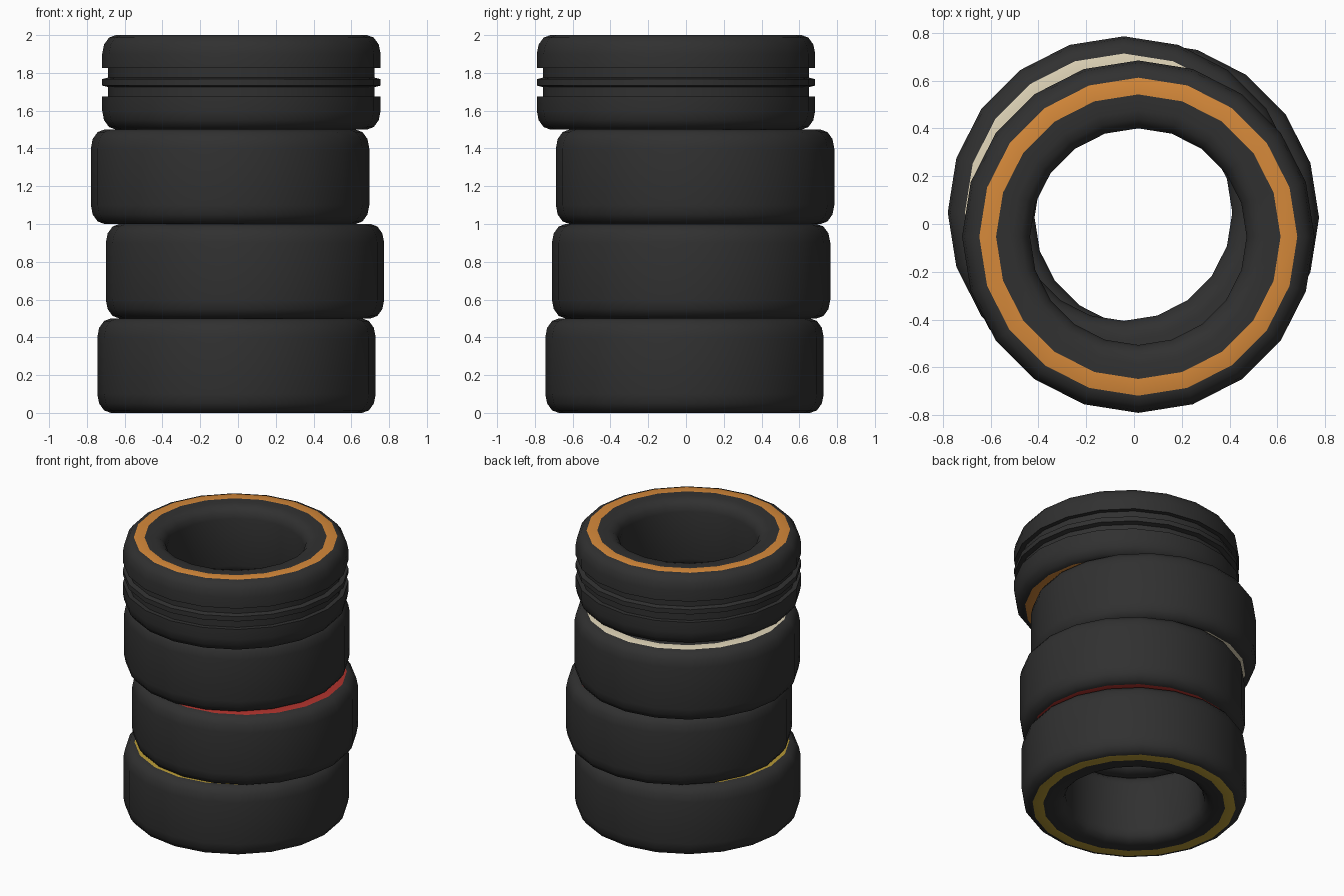
import bpy
import bmesh
from math import cos, sin, pi, radians

cube = bpy.data.objects.get("Cube")
if cube:
    bpy.data.objects.remove(cube)

SIDES = 20
OUTER, INNER, HALF = 0.737, 0.453, 0.25
STRIPE_OUT, STRIPE_IN, LIP = 0.665, 0.595, 0.53


def material(name, rgb):
    mat = bpy.data.materials.new(name)
    mat.use_nodes = True
    color = (*rgb, 1)
    mat.diffuse_color = color
    mat.node_tree.nodes["Principled BSDF"].inputs["Base Color"].default_value = color
    return mat


rubber = material("black_rubber", (0.03, 0.03, 0.03))
orange = material("orange_stripe", (0.67, 0.25, 0.042))
cream = material("cream_stripe", (0.73, 0.65, 0.47))
red = material("red_stripe", (0.43, 0.033, 0.026))
yellow = material("yellow_stripe", (0.46, 0.31, 0.035))


def corner(r0, r1, depth, steps=3):
    """Quarter-round from the flat sidewall (r0) to the vertical wall (r1)."""
    return [(r0 + (r1 - r0) * sin(i / steps * pi / 2),
             HALF - depth * (1 - cos(i / steps * pi / 2))) for i in range(steps + 1)]


def tyre_profile(grooved):
    """Closed cross-section: upper half from hole to tread, mirrored below."""
    top = corner(LIP, INNER, 0.08)[::-1] + [(STRIPE_IN, HALF)]
    top += corner(STRIPE_OUT, OUTER, 0.1)
    if grooved:
        top += [(OUTER, 0.075), (0.705, 0.075), (0.705, 0.025), (OUTER, 0.017)]
    return top + [(r, -z) for r, z in reversed(top)]


def tyre(name, x, y, z, stripe, grooved=False):
    bm = bmesh.new()
    profile = tyre_profile(grooved)
    rings = [[bm.verts.new((r * cos(2 * pi * s / SIDES), r * sin(2 * pi * s / SIDES), h))
              for s in range(SIDES)] for r, h in profile]
    for i, (r, h) in enumerate(profile):
        j = (i + 1) % len(profile)
        # the painted band lies on both sidewalls between the stripe radii
        middle = (r + profile[j][0]) / 2
        flat = abs(h) == HALF and profile[j][1] == h
        painted = flat and STRIPE_IN < middle < STRIPE_OUT
        for s in range(SIDES):
            t = (s + 1) % SIDES
            face = bm.faces.new((rings[i][s], rings[i][t], rings[j][t], rings[j][s]))
            face.material_index = int(painted)
    bmesh.ops.recalc_face_normals(bm, faces=bm.faces)
    mesh = bpy.data.meshes.new(name)
    bm.to_mesh(mesh)
    bm.free()
    mesh.materials.append(rubber)
    mesh.materials.append(stripe)
    obj = bpy.data.objects.new(name, mesh)
    obj.location = (x, y, z)
    bpy.context.collection.objects.link(obj)
    bpy.ops.object.select_all(action="DESELECT")
    obj.select_set(True)
    bpy.context.view_layer.objects.active = obj
    bpy.ops.object.shade_smooth_by_angle(angle=radians(40))


# Stack of four tyres, slightly offset from each other
tyre("bottom_tyre", -0.008, -0.008, 0.25, yellow)
tyre("second_tyre", 0.037, 0.027, 0.75, red)
tyre("third_tyre", -0.042, 0.048, 1.25, cream)
tyre("top_tyre", 0.018, -0.053, 1.75, orange, grooved=True)
